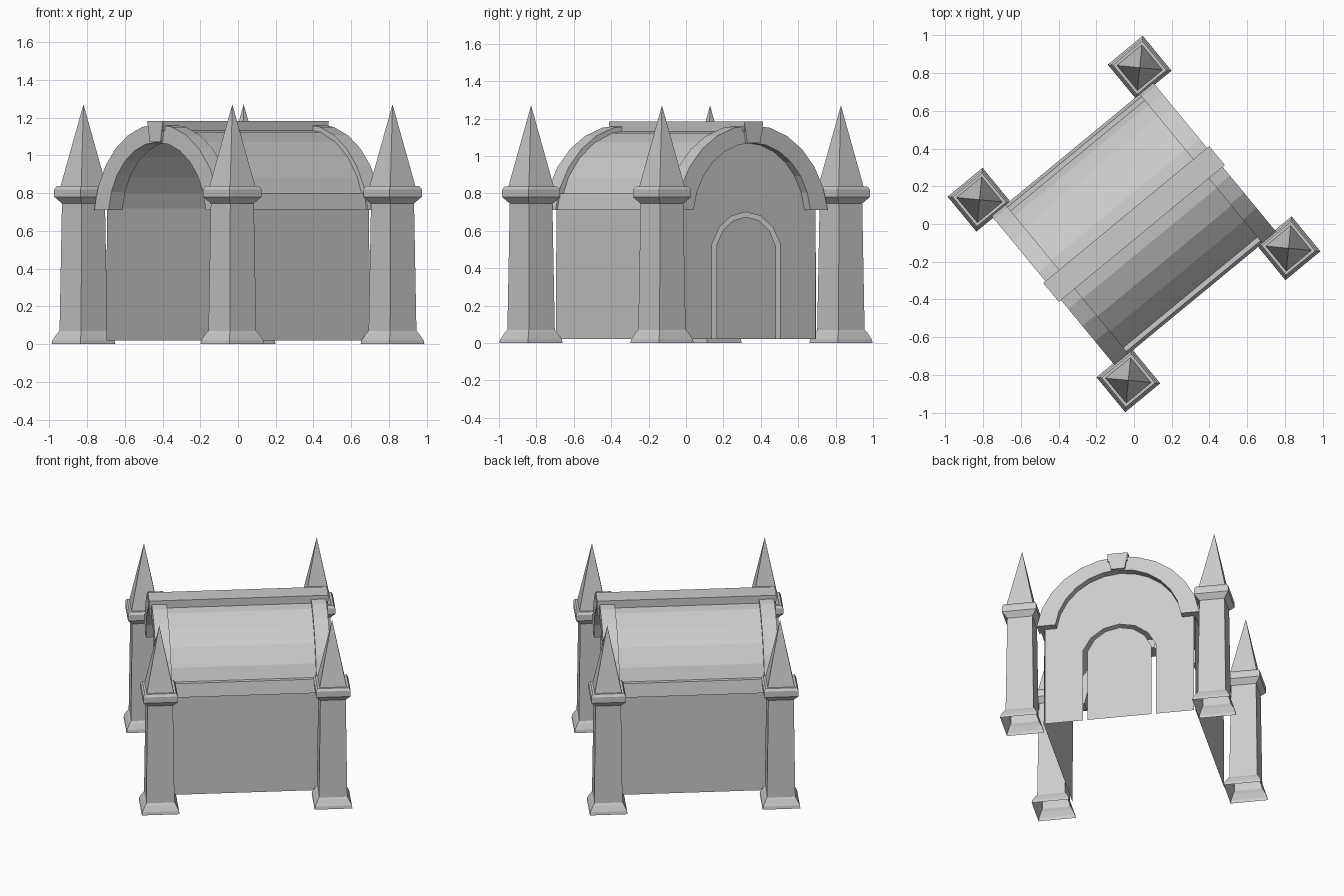
import bpy, bmesh, math

old = bpy.data.objects.get("Cube")
if old:
    bpy.data.objects.remove(old, do_unlink=True)

stone = bpy.data.materials.new("grey_stone")
stone.use_nodes = True
grey = (0.6, 0.6, 0.6, 1)
stone.diffuse_color = grey
stone.node_tree.nodes["Principled BSDF"].inputs["Base Color"].default_value = grey

TURN = math.radians(39.5)   # whole building is turned about z


def finish(name, bm):
    bmesh.ops.recalc_face_normals(bm, faces=bm.faces)
    mesh = bpy.data.meshes.new(name)
    bm.to_mesh(mesh)
    bm.free()
    mesh.materials.append(stone)
    obj = bpy.data.objects.new(name, mesh)
    obj.rotation_euler.z = TURN
    bpy.context.collection.objects.link(obj)
    return obj


def arch(half, spring, top, n):
    """Circular arc from (-half, spring) over (0, top) to (half, spring)."""
    rise = top - spring
    r = (half * half + rise * rise) / (2 * rise)
    centre = top - r
    a = math.atan2(half, spring - centre)
    return [(r * math.sin(a * t), centre + r * math.cos(a * t))
            for t in (-1 + 2 * i / n for i in range(n + 1))]


def sweep(name, profile, x0, x1, closed=True, caps=True):
    """Stretch a (y, z) profile along the building's length."""
    bm = bmesh.new()
    a, b = [[bm.verts.new((x, y, z)) for y, z in profile] for x in (x0, x1)]
    n = len(profile)
    for i in range(n if closed else n - 1):
        j = (i + 1) % n
        bm.faces.new((a[i], a[j], b[j], b[i]))
    if closed and caps:
        bm.faces.new(a)
        bm.faces.new(b)
    return finish(name, bm)


def plate(name, outline, x):
    bm = bmesh.new()
    bm.faces.new([bm.verts.new((x, y, z)) for y, z in outline])
    return finish(name, bm)


def tower(name, cx, cy):
    """Square corner tower, open underneath: plinth, shaft, cap and spire."""
    rings = [(0.12, 0), (0.117, 0.02), (0.1, 0.055), (0.09, 0.07),
             (0.081, 0.745), (0.11, 0.78), (0.11, 0.82), (0.1, 0.837),
             (0.086, 0.837)]
    bm = bmesh.new()
    loops = [[bm.verts.new((cx + sx * h, cy + sy * h, z))
              for sx, sy in ((-1, -1), (1, -1), (1, 1), (-1, 1))]
             for h, z in rings]
    tip = bm.verts.new((cx, cy, 1.27))
    for low, high in zip(loops, loops[1:]):
        for i in range(4):
            j = (i + 1) % 4
            bm.faces.new((low[i], low[j], high[j], high[i]))
    for i in range(4):
        bm.faces.new((loops[-1][i], loops[-1][(i + 1) % 4], tip))
    finish(name, bm)


# Corner towers
for sx, end in ((-1, "open_end"), (1, "door_end")):
    for sy, side in ((-1, "near"), (1, "far")):
        tower(f"tower_{end}_{side}", sx * 0.55, sy * 0.62)

# Side walls with sloping eaves
for s, side in ((-1, "near"), (1, "far")):
    sweep(f"side_wall_{side}", [(s * 0.49, 0.02), (s * 0.485, 0.76)],
          -0.5, 0.5, closed=False)
    sweep(f"eave_{side}", [(s * 0.487, 0.71), (s * 0.512, 0.71),
                           (s * 0.495, 0.8), (s * 0.468, 0.8)], -0.48, 0.48)

# Barrel roof and ridge beam
sweep("barrel_roof", arch(0.485, 0.76, 1.14, 10), -0.5, 0.5, closed=False)
sweep("ridge_beam", [(-0.065, 1.13), (0.065, 1.13), (0.065, 1.183),
                     (-0.065, 1.183)], -0.565, 0.565)

# Arch mouldings and keystones at both ends
moulding = arch(0.525, 0.71, 1.165, 12) + arch(0.405, 0.71, 1.07, 12)[::-1]
keystone = [(-0.045, 1.07), (0.045, 1.07), (0.065, 1.183), (-0.065, 1.183)]
for s, end in ((-1, "open_end"), (1, "door_end")):
    sweep(f"arch_moulding_{end}", moulding, s * 0.46, s * 0.555)
    sweep(f"keystone_{end}", keystone, s * 0.455, s * 0.57)

# Gable wall with an arched doorway, and the door with a gap around it
doorway = [(-0.236, 0.02)] + arch(0.236, 0.53, 0.7, 6) + [(0.236, 0.02)]
gable = [(-0.48, 0.02)] + arch(0.48, 0.71, 1.12, 12) + [(0.48, 0.02)]
plate("gable_wall", gable + doorway[::-1], 0.505)
plate("door", [(-0.206, 0.02)] + arch(0.206, 0.52, 0.675, 6) + [(0.206, 0.02)],
      0.505)
